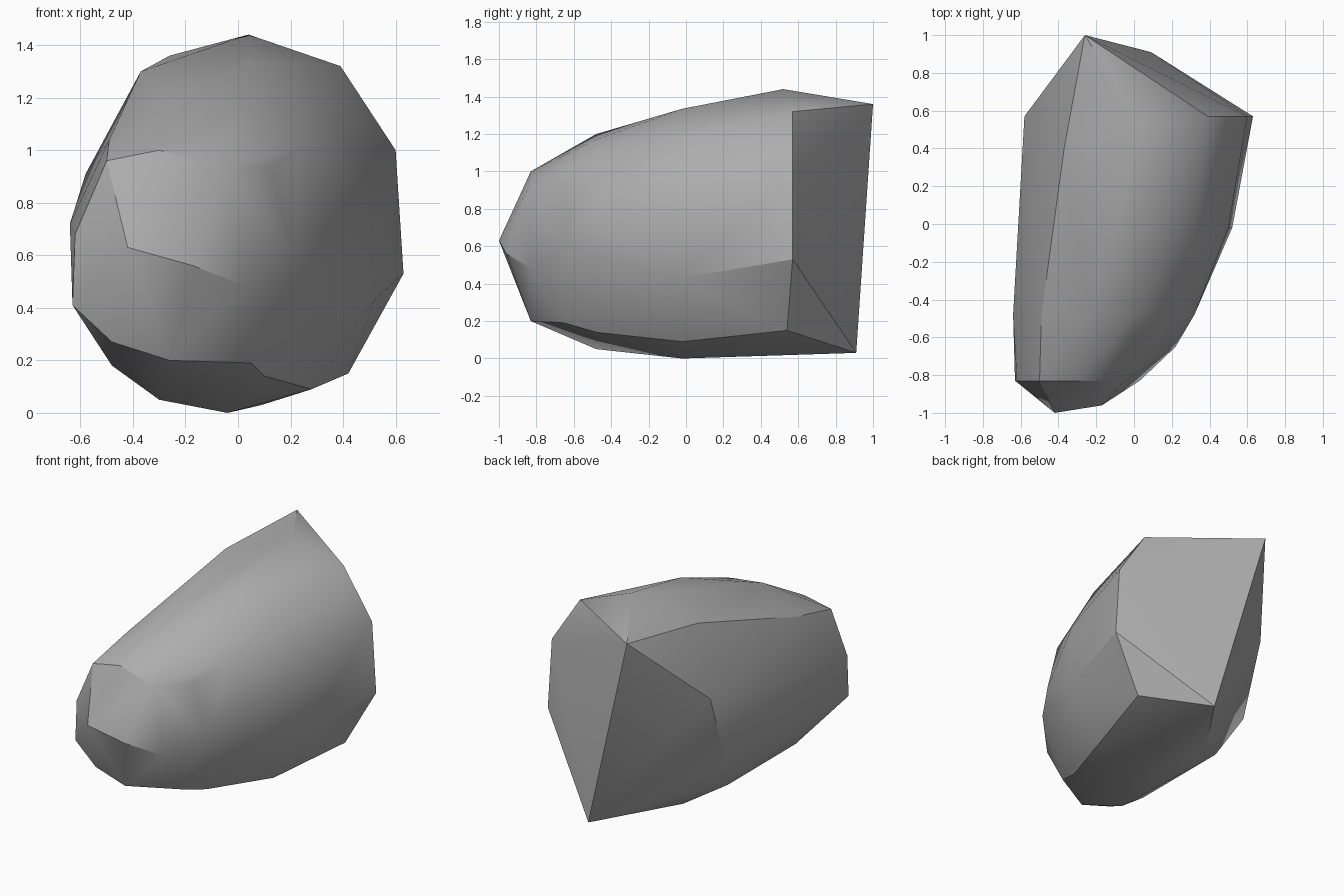
import bpy
import bmesh
import math

default_cube = bpy.data.objects.get("Cube")
if default_cube:
    bpy.data.objects.remove(default_cube, do_unlink=True)


def make_material(name, colour):
    material = bpy.data.materials.new(name)
    material.use_nodes = True
    material.diffuse_color = colour
    material.node_tree.nodes["Principled BSDF"].inputs["Base Color"].default_value = colour
    return material


# Cross-sections of the boulder from nose to back: depth y, then (x, z) corners
sections = [
    (-.98, [(-.42, .63), (-.17, .56)]),
    (-.83, [(-.62, .68), (-.63, .41), (-.48, .27), (-.26, .2), (.03, .48),
            (-.05, .93), (-.3, 1), (-.5, .96)]),
    (-.65, [(.22, .6), (.05, .19), (.12, .93)]),
    (-.48, [(-.64, .72), (-.48, .18), (-.3, .05), (.1, .14), (.32, .7),
            (.24, 1.02), (0, 1.17), (-.24, 1.2), (-.49, 1.04)]),
    (-.02, [(-.04, 0), (.28, .09), (.52, .43), (.5, .88), (.32, 1.2), (.05, 1.335)]),
    (.4, [(-.37, 1.3), (-.26, .055), (-.58, .41)]),
    (.57, [(-.58, .91), (.63, .53), (.6, 1), (.39, 1.32)]),
]

# Corners where the broken back is chipped at a slant
chipped_corners = [
    (-.26, 1, 1.36),
    (.09, .91, .03),
    (.04, .52, 1.44),
    (.42, .54, .15),
    (-.48, .24, .18),
]


def build_boulder(name, material):
    bm = bmesh.new()
    for y, profile in sections:
        for x, z in profile:
            bm.verts.new((x, y, z))
    for corner in chipped_corners:
        bm.verts.new(corner)

    # Wrap the corners in a convex skin and drop any corner left inside it
    bmesh.ops.convex_hull(bm, input=list(bm.verts))
    loose = [vert for vert in bm.verts if not vert.link_faces]
    bmesh.ops.delete(bm, geom=loose, context='VERTS')

    # Merge nearly flat triangles into broad facets
    bmesh.ops.dissolve_limit(bm, angle_limit=math.radians(2),
                             verts=list(bm.verts), edges=list(bm.edges))
    bmesh.ops.recalc_face_normals(bm, faces=list(bm.faces))

    # Stretch the nose to its full length and rest the base on the ground
    front = min(vert.co.y for vert in bm.verts)
    base = min(vert.co.z for vert in bm.verts)
    for vert in bm.verts:
        vert.co.z -= base
        if vert.co.y == front:
            vert.co.y = -1 if vert.co.x < -.3 else -.96

    mesh = bpy.data.meshes.new(name)
    bm.to_mesh(mesh)
    bm.free()
    mesh.materials.append(material)
    boulder = bpy.data.objects.new(name, mesh)
    bpy.context.collection.objects.link(boulder)
    return boulder


boulder = build_boulder("boulder", make_material("stone grey", (.42, .42, .42, 1)))

# Soft rounded flanks with crisp broken edges
bpy.ops.object.select_all(action='DESELECT')
boulder.select_set(True)
bpy.context.view_layer.objects.active = boulder
bpy.ops.object.shade_smooth_by_angle(angle=math.radians(30))
